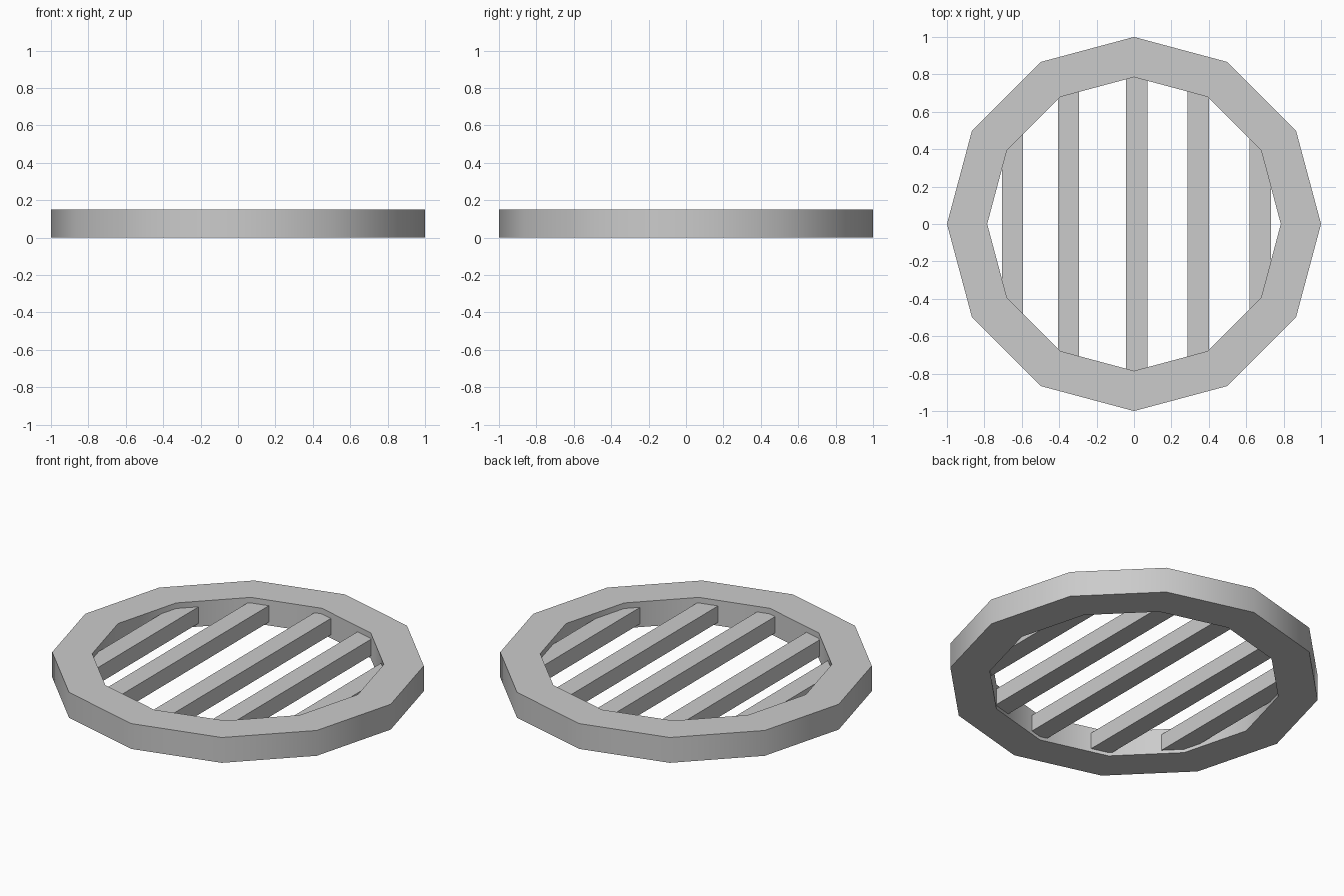
import bpy, bmesh, math

if "Cube" in bpy.data.objects:
    bpy.data.objects.remove(bpy.data.objects["Cube"])

R_OUT, R_IN, HEIGHT, SIDES = 1.0, 0.785, 0.15, 12
BAR_WIDTH, BAR_LOW, BAR_HIGH = 0.114, 0.02, 0.117


def add_ring(name):
    # Rectangular section swept around the z axis
    section = [(R_OUT, 0), (R_OUT, HEIGHT), (R_IN, HEIGHT), (R_IN, 0)]
    bm = bmesh.new()
    loops = []
    for i in range(SIDES):
        a = 2 * math.pi * i / SIDES
        loops.append([bm.verts.new((r * math.cos(a), r * math.sin(a), z)) for r, z in section])
    for i in range(SIDES):
        p, q = loops[i], loops[(i + 1) % SIDES]
        for j in range(4):
            k = (j + 1) % 4
            bm.faces.new((p[j], q[j], q[k], p[k]))
    bmesh.ops.recalc_face_normals(bm, faces=bm.faces)
    mesh = bpy.data.meshes.new(name)
    bm.to_mesh(mesh)
    bm.free()
    ob = bpy.data.objects.new(name, mesh)
    bpy.context.collection.objects.link(ob)
    bpy.context.view_layer.objects.active = ob
    ob.select_set(True)
    bpy.ops.object.shade_smooth_by_angle(angle=math.radians(40))
    ob.select_set(False)


def add_bar(name, x):
    # Bar runs front to back, its ends embedded in the ring
    reach = math.sqrt(0.9 ** 2 - (abs(x) + BAR_WIDTH / 2) ** 2)
    bpy.ops.mesh.primitive_cube_add(size=1, location=(x, 0, (BAR_LOW + BAR_HIGH) / 2))
    ob = bpy.context.object
    ob.name = name
    ob.scale = (BAR_WIDTH, 2 * reach, BAR_HIGH - BAR_LOW)
    bpy.ops.object.transform_apply(location=False, rotation=False, scale=True)
    ob.select_set(False)


# Outer frame
add_ring("grate_ring")

# Grate bars
for n, x in enumerate((-0.65, -0.35, 0.015, 0.343, 0.675), 1):
    add_bar(f"grate_bar_{n}", x)
